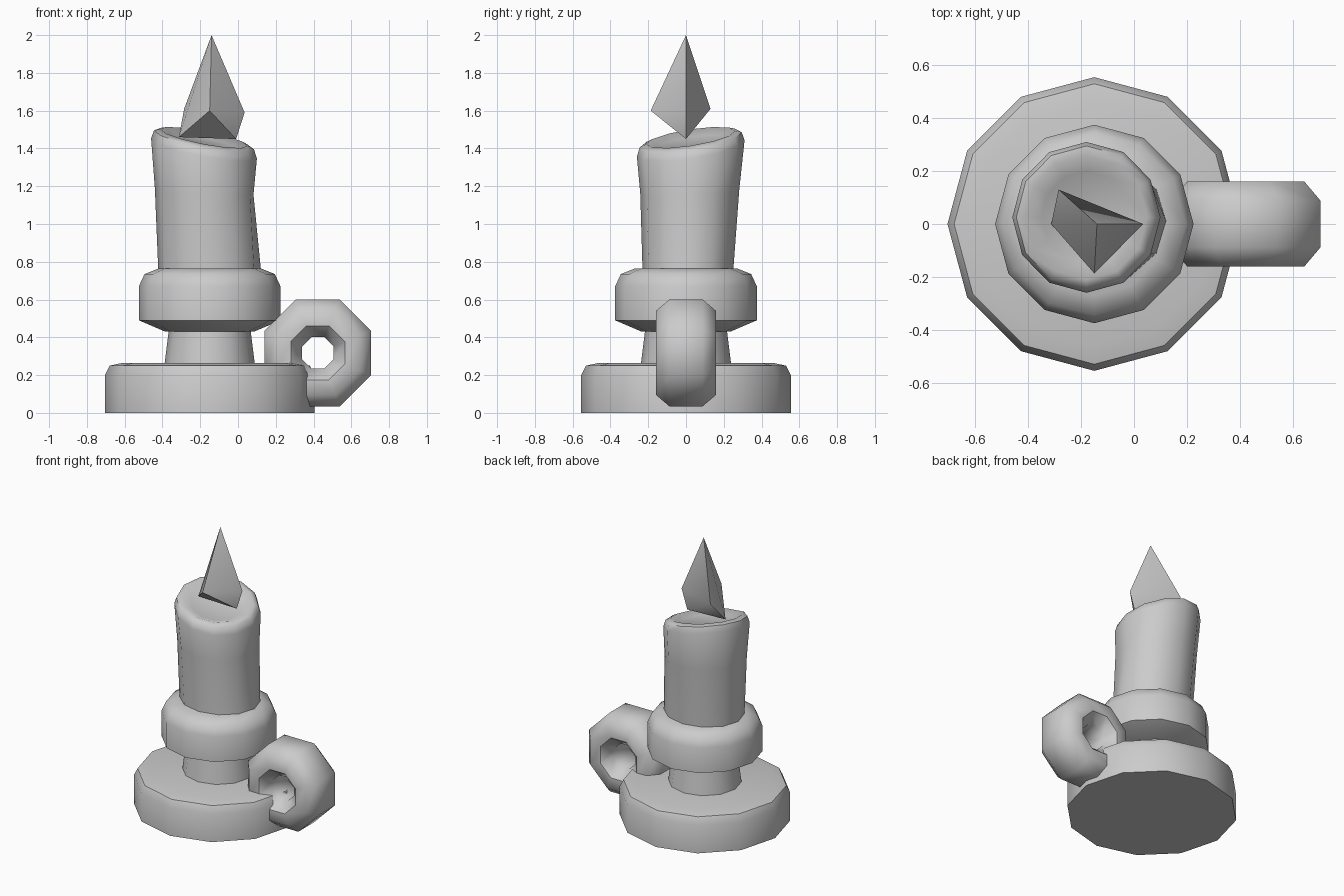
import bpy, bmesh
from math import sin, cos, tau, radians

if "Cube" in bpy.data.objects:
    bpy.data.objects.remove(bpy.data.objects["Cube"])

AX = -0.15  # axis of the stick


def finish(name, bm, angle=50):
    bmesh.ops.recalc_face_normals(bm, faces=bm.faces)
    me = bpy.data.meshes.new(name)
    bm.to_mesh(me)
    bm.free()
    ob = bpy.data.objects.new(name, me)
    bpy.context.collection.objects.link(ob)
    bpy.ops.object.select_all(action='DESELECT')
    bpy.context.view_layer.objects.active = ob
    ob.select_set(True)
    bpy.ops.object.shade_smooth_by_angle(angle=radians(angle))
    return ob


def bridge(bm, a, b):
    n = len(a)
    for i in range(n):
        j = (i + 1) % n
        bm.faces.new((a[i], a[j], b[j], b[i]))


def stack(name, rings, n=12):
    """Rings of (centre x, centre y, x radius, y radius, z, tilt), capped."""
    bm = bmesh.new()
    loops = []
    for cx, cy, rx, ry, z, t in rings:
        loop = []
        for i in range(n):
            x, y = rx * cos(tau * i / n), ry * sin(tau * i / n)
            loop.append(bm.verts.new((cx + x, cy + y, z + t * (0.15 * y - 0.19 * x))))
        loops.append(loop)
    for a, b in zip(loops, loops[1:]):
        bridge(bm, a, b)
    bm.faces.new(loops[0])
    bm.faces.new(loops[-1])
    return bm


def turned(name, profile):
    return finish(name, stack(name, [(AX, 0, r, r, z, 0) for r, z in profile]))


# Base dish, neck and collar
turned("base", [(0.555, 0), (0.555, 0.2), (0.53, 0.25), (0.46, 0.265)])
turned("neck", [(0.24, 0.25), (0.215, 0.45)])
turned("collar", [(0.235, 0.43), (0.375, 0.49), (0.375, 0.67),
                  (0.345, 0.735), (0.27, 0.765)])

# Leaning candle with slanted, dished top and a dent on the right
bm = stack("candle", [
    (-0.15, 0.01, 0.272, 0.24, 0.75, 0),
    (-0.17, 0.02, 0.27, 0.262, 1.17, 0.3),
    (-0.18, 0.025, 0.28, 0.285, 1.40, 1),
    (-0.18, 0.025, 0.265, 0.27, 1.445, 1),
    (-0.18, 0.025, 0.23, 0.235, 1.458, 1),
    (-0.18, 0.025, 0.17, 0.175, 1.43, 1)])
bm.verts.ensure_lookup_table()
bm.verts[12].co.x -= 0.018
finish("candle", bm)

# Faceted flame
bm = bmesh.new()
for p in [(-0.14, 0, 2), (-0.285, 0.13, 1.61), (0.035, 0, 1.59),
          (-0.15, -0.187, 1.6), (-0.313, 0, 1.46), (-0.01, 0, 1.45)]:
    bm.verts.new(p)
bmesh.ops.convex_hull(bm, input=bm.verts)
finish("flame", bm)

# Ring handle: eight segments, chunky octagonal section
section = [(0.306, -0.088), (0.306, 0.088), (0.24, 0.16), (0.155, 0.16),
           (0.09, 0.088), (0.09, -0.088), (0.155, -0.16), (0.24, -0.16)]
bm = bmesh.new()
loops = []
for i in range(8):
    a = tau * (i + 0.5) / 8
    loops.append([bm.verts.new((0.4225 + r * cos(a), y, 0.3175 + r * sin(a)))
                  for r, y in section])
for i in range(8):
    bridge(bm, loops[i], loops[(i + 1) % 8])
finish("handle", bm)
